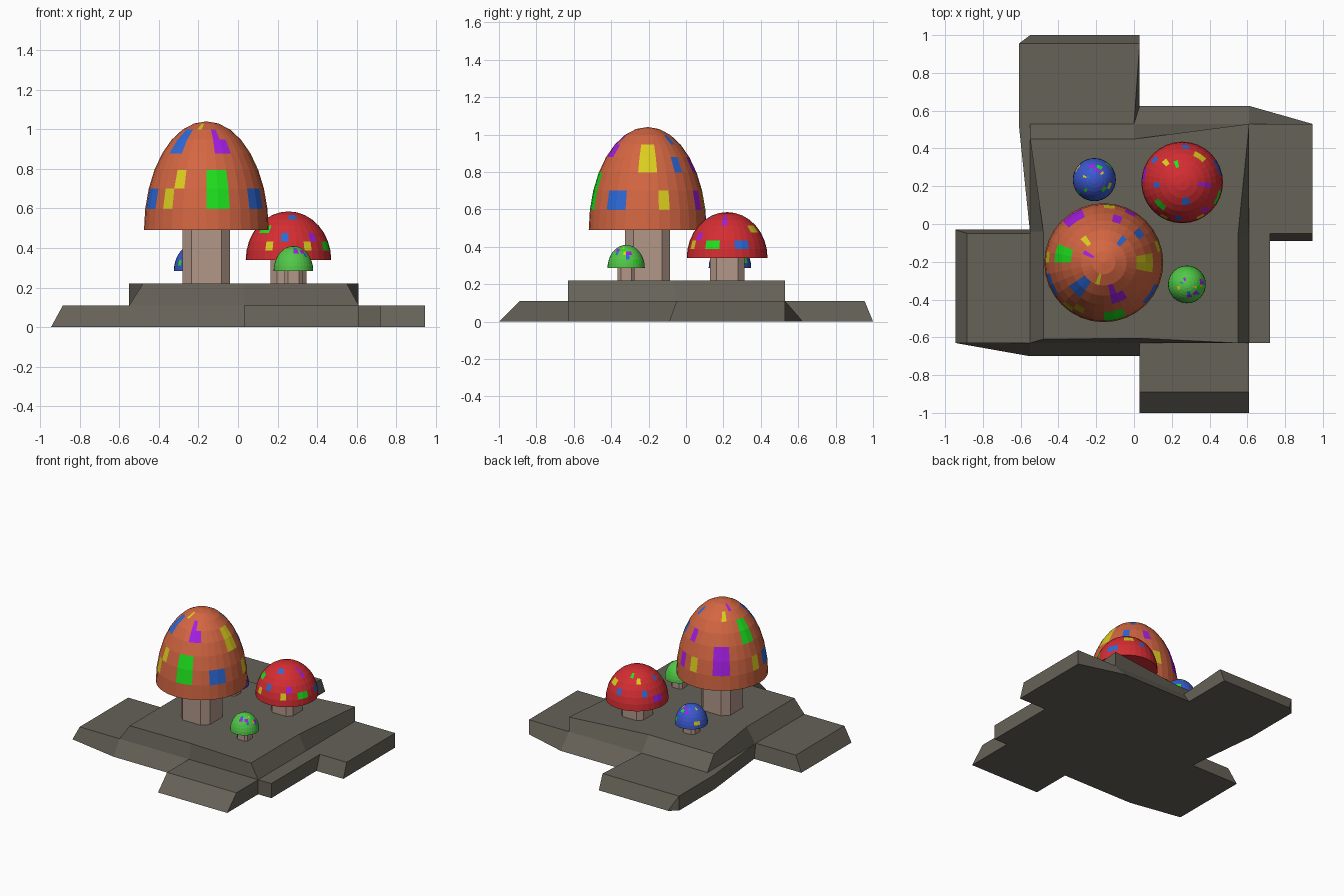
import bpy, bmesh, math, random

if "Cube" in bpy.data.objects:
    bpy.data.objects.remove(bpy.data.objects["Cube"])


def material(name, r, g, b):
    m = bpy.data.materials.new(name)
    lin = [((c / 255 + 0.055) / 1.055) ** 2.4 for c in (r, g, b)]
    m.diffuse_color = (*lin, 1)
    m.use_nodes = True
    m.node_tree.nodes["Principled BSDF"].inputs["Base Color"].default_value = m.diffuse_color
    return m


STONE = material("stone", 102, 98, 88)
STEM = material("stem", 178, 151, 137)
SPOTS = [material("spot_green", 30, 225, 30), material("spot_yellow", 220, 205, 30),
         material("spot_purple", 165, 30, 230), material("spot_blue", 45, 105, 215)]
G, Y, P, B = 1, 2, 3, 4


def finish(name, bm, mats):
    bmesh.ops.remove_doubles(bm, verts=bm.verts[:], dist=1e-4)
    bmesh.ops.recalc_face_normals(bm, faces=bm.faces[:])
    me = bpy.data.meshes.new(name)
    bm.to_mesh(me)
    bm.free()
    for m in mats:
        me.materials.append(m)
    ob = bpy.data.objects.new(name, me)
    bpy.context.collection.objects.link(ob)
    return ob


def loft(name, low, high, z0, z1, mat):
    """Solid between two outlines with matching corners."""
    bm = bmesh.new()
    a = [bm.verts.new((x, y, z0)) for x, y in low]
    b = [bm.verts.new((x, y, z1)) for x, y in high]
    n = len(a)
    for i in range(n):
        j = (i + 1) % n
        bm.faces.new((a[i], a[j], b[j], b[i]))
    bm.faces.new(a[::-1])
    bm.faces.new(b)
    return finish(name, bm, [mat])


def stem(name, x, y, half, z0, z1):
    """Square post with chamfered corners."""
    c = half * 0.63
    pts = [(half, -c), (half, c), (c, half), (-c, half),
           (-half, c), (-half, -c), (-c, -half), (c, -half)]
    pts = [(x + px, y + py) for px, py in pts]
    loft(name, pts, pts, z0, z1, STEM)


def cap(name, x, y, r, z0, z1, mat, spots, segs=32, rings=8):
    """Half ellipsoid; spots are (segment, width, ring, height, colour)."""
    colour = {}
    for s, w, k, h, col in spots:
        for i in range(w):
            for j in range(h):
                colour[((s + i) % segs, k + j)] = col
    bm = bmesh.new()
    rows = []
    for k in range(rings):
        t = math.pi / 2 * k / rings
        rows.append([bm.verts.new((x + r * math.cos(t) * math.cos(math.tau * i / segs),
                                   y + r * math.cos(t) * math.sin(math.tau * i / segs),
                                   z0 + (z1 - z0) * math.sin(t))) for i in range(segs)])
    tip = bm.verts.new((x, y, z1))
    for k in range(rings):
        for i in range(segs):
            j = (i + 1) % segs
            if k < rings - 1:
                f = bm.faces.new((rows[k][i], rows[k][j], rows[k + 1][j], rows[k + 1][i]))
            else:
                f = bm.faces.new((rows[k][i], rows[k][j], tip))
            f.material_index = colour.get((i, k), 0)
    bm.faces.new(rows[0][::-1])
    finish(name, bm, [mat] + SPOTS)


def random_spots(seed, count):
    rng = random.Random(seed)
    return [(rng.randrange(32), rng.choice((1, 2)), rng.randrange(1, 7), 1, 1 + i % 4)
            for i in range(count)]


# Lower stone tier with four staggered slabs
low = [(.03, -1), (.61, -1), (.61, -.63), (.72, -.63), (.72, -.09), (.945, -.09),
       (.945, .53), (.61, .625), (.03, .625), (.03, 1), (-.55, 1), (-.61, .955),
       (-.61, .53), (-.55, -.03), (-.945, -.03), (-.945, -.63), (-.55, -.70), (.03, -.70)]
high = [(.03, -.89), (.61, -.89), (.61, -.63), (.72, -.63), (.72, -.05), (.945, -.05),
        (.945, .53), (.61, .53), (0, .53), (.03, .955), (-.61, .955), (-.61, .955),
        (-.61, .53), (-.55, -.05), (-.885, -.05), (-.885, -.63), (-.55, -.63), (.03, -.63)]
loft("stone_base_lower", low, high, 0, .11, STONE)

# Upper stone tier
low = [(-.55, -.63), (.03, -.63), (.61, -.63), (.61, -.06),
       (.61, .53), (0, .53), (-.55, .53), (-.55, -.04)]
high = [(-.48, -.61), (.03, -.605), (.55, -.63), (.55, -.06),
        (.61, .53), (0, .45), (-.55, .45), (-.48, -.04)]
loft("stone_base_upper", low, high, .11, .22, STONE)

# Mushrooms
big_spots = [(24, 2, 1, 2, G), (28, 2, 1, 1, B), (20, 1, 1, 1, Y), (21, 1, 2, 1, Y),
             (17, 2, 1, 1, B), (25, 2, 4, 1, P), (25, 1, 5, 1, P), (19, 2, 4, 2, B),
             (22, 1, 6, 1, Y), (31, 2, 3, 2, Y), (1, 1, 1, 1, Y), (3, 1, 3, 1, B),
             (4, 1, 5, 1, B), (6, 1, 3, 1, P), (5, 1, 1, 1, P), (10, 2, 1, 2, P),
             (14, 2, 3, 2, G), (11, 1, 5, 1, Y), (13, 1, 6, 1, P), (7, 1, 1, 1, Y),
             (15, 1, 1, 1, Y)]
red_spots = [(4, 2, 3, 1, Y), (19, 2, 3, 1, G), (29, 2, 1, 1, G), (31, 1, 4, 2, P),
             (11, 1, 4, 1, Y), (16, 1, 4, 1, B), (27, 1, 2, 1, P), (24, 2, 5, 1, B),
             (26, 1, 1, 1, Y), (21, 1, 1, 1, Y), (1, 2, 1, 1, B), (7, 1, 2, 1, B),
             (9, 1, 5, 1, G), (14, 2, 1, 1, P), (23, 1, 2, 1, B), (12, 1, 2, 1, B)]
mushrooms = [
    ("big", -.16, -.205, .315, .49, 1.04, .12, material("orange", 212, 102, 66), big_spots),
    ("red", .255, .22, .216, .34, .585, .092, material("red", 212, 45, 50), red_spots),
    ("green", .28, -.32, .10, .285, .41, .045, material("green", 82, 200, 72), random_spots(3, 16)),
    ("blue", -.21, .235, .114, .285, .425, .05, material("blue", 58, 88, 205), random_spots(7, 18)),
]
for name, x, y, r, z0, z1, half, mat, spots in mushrooms:
    stem(name + "_mushroom_stem", x, y, half, .22, z0)
    cap(name + "_mushroom_cap", x, y, r, z0, z1, mat, spots)
